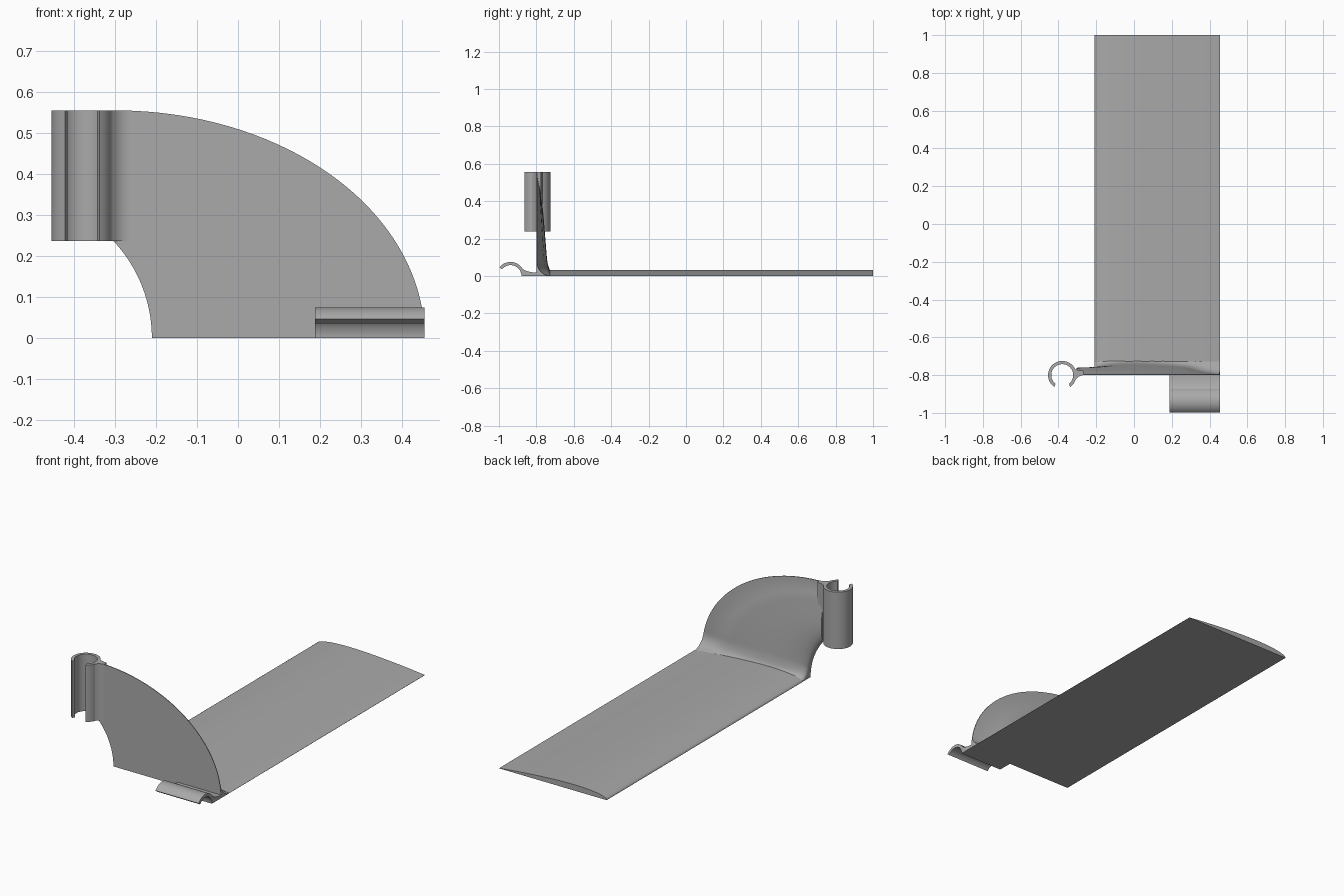
import bpy, bmesh, math
from math import sin, cos, radians, sqrt

if "Cube" in bpy.data.objects:
    bpy.data.objects.remove(bpy.data.objects["Cube"])

GREY = (0.4, 0.4, 0.4, 1)
mat = bpy.data.materials.new("plain grey")
mat.use_nodes = True
mat.diffuse_color = GREY
mat.node_tree.nodes["Principled BSDF"].inputs["Base Color"].default_value = GREY

LEAD, TRAIL, FACE = -0.21, 0.455, -0.8      # wing edges in x, fin front plane in y
FIN_TOP, FIN_LOW, HINGE = 0.555, 0.237, -0.3
FOOT = 0.075                                # depth of the fin at its base


def loft(name, sections):
    """Skin a row of matching closed sections and cap both ends."""
    bm = bmesh.new()
    rings = [[bm.verts.new(p) for p in sec] for sec in sections]
    n = len(rings[0])
    for a, b in zip(rings, rings[1:]):
        for i in range(n):
            j = (i + 1) % n
            bm.faces.new((a[i], a[j], b[j], b[i]))
    bm.faces.new(rings[0])
    bm.faces.new(rings[-1])
    bmesh.ops.recalc_face_normals(bm, faces=bm.faces)
    mesh = bpy.data.meshes.new(name)
    bm.to_mesh(mesh)
    bm.free()
    mesh.materials.append(mat)
    obj = bpy.data.objects.new(name, mesh)
    bpy.context.collection.objects.link(obj)
    bpy.ops.object.select_all(action='DESELECT')
    obj.select_set(True)
    bpy.context.view_layer.objects.active = obj
    bpy.ops.object.shade_smooth_by_angle(angle=radians(30))
    return obj


def airfoil(s):
    """Upper surface height along the chord, with a peak of one."""
    s = min(max(s, 0), 1)
    return max(0, 2.969 * sqrt(s) - 1.26 * s - 3.516 * s**2 + 2.843 * s**3 - 1.036 * s**4)


def wing_top(x):
    return 0.001 + 0.032 * airfoil((x - LEAD) / (TRAIL - LEAD))


def arc(cx, cy, r, a0, a1, n=24):
    angles = [radians(a0 + (a1 - a0) * i / n) for i in range(n + 1)]
    return [(cx + r * cos(a), cy + r * sin(a)) for a in angles]


def bend(p, q, r, n=10):
    """Quadratic curve from p to r, pulled towards q."""
    ts = [i / n for i in range(n + 1)]
    return [tuple((1 - t)**2 * a + 2 * t * (1 - t) * b + t * t * c
                  for a, b, c in zip(p, q, r)) for t in ts]


# Chord stations, closer together near the rounded leading edge
N = 32
chord = [(i / N)**1.6 for i in range(N + 1)]

# Wing: flat underneath, curved on top
outline = [(LEAD, 0), (TRAIL, 0)]
outline += [(LEAD + s * (TRAIL - LEAD), wing_top(LEAD + s * (TRAIL - LEAD)))
            for s in reversed(chord)]
loft("wing", [[(x, y, z) for x, z in outline] for y in (FACE + FOOT - 0.002, 1)])


# Fin: the wing section turned upright, swept round to the upright clip
def fin_depth(x, z, s):
    body = 0.004 + 0.06 * (1 - z / 0.75) * (0.3 + 0.7 * airfoil(s)) * min(1, 4 * (1 - s))
    h = min(max((z - wing_top(x)) / 0.07, 0), 1)
    flare = 1 - sqrt(1 - (1 - h)**2)
    return body + (FOOT - body) * flare


sections = []
for i in range(49):
    u = (i / 48)**1.5
    a, b = radians(90 * u), radians(43 * u)
    outer = (HINGE + (TRAIL - HINGE) * cos(a), FIN_TOP * sin(a))
    inner = (LEAD - 0.35 * (1 - cos(b)), FIN_LOW * sin(b) / sin(radians(43)))
    row = [(inner[0] + s * (outer[0] - inner[0]),
            inner[1] + s * (outer[1] - inner[1]), s) for s in chord]
    front = [(x, FACE, z) for x, z, s in row]
    back = [(x, FACE + fin_depth(x, z, s), z) for x, z, s in reversed(row)]
    sections.append(front + back)
loft("fin", sections)

# Upright clip: open ring with a filleted neck onto the fin
CX, R, BORE = -0.38, 0.075, 0.058
ring = arc(CX, FACE, R, -56, 236, 48) + arc(CX, FACE, BORE, 232, -52, 48)
neck = bend((CX + 0.055, FACE - 0.048), (CX + 0.08, FACE), (HINGE + 0.035, FACE))
neck += bend((HINGE + 0.03, FACE + 0.025), (CX + 0.085, FACE + 0.022), (CX + 0.062, FACE + 0.036))
neck += arc(CX, FACE, 0.066, 30, -44, 8)
for name, shape in (("upright_clip", ring), ("upright_clip_neck", neck)):
    loft(name, [[(x, y, z) for x, y in shape] for z in (FIN_LOW, FIN_TOP)])

# Flat clip: hooked arc with a filleted foot in front of the fin
CY = -0.938
hook = arc(CY, 0, R, 0, 142, 32) + arc(CY, 0, BORE, 142, 0, 32)
foot = bend((CY + 0.05, 0.054), (CY + 0.07, 0.02), (FACE + 0.002, 0.018))
foot += [(FACE + 0.002, 0)] + arc(CY, 0, 0.066, 0, 48, 8)
for name, shape in (("flat_clip", hook), ("flat_clip_foot", foot)):
    loft(name, [[(x, y, z) for y, z in shape] for x in (0.188, TRAIL)])
